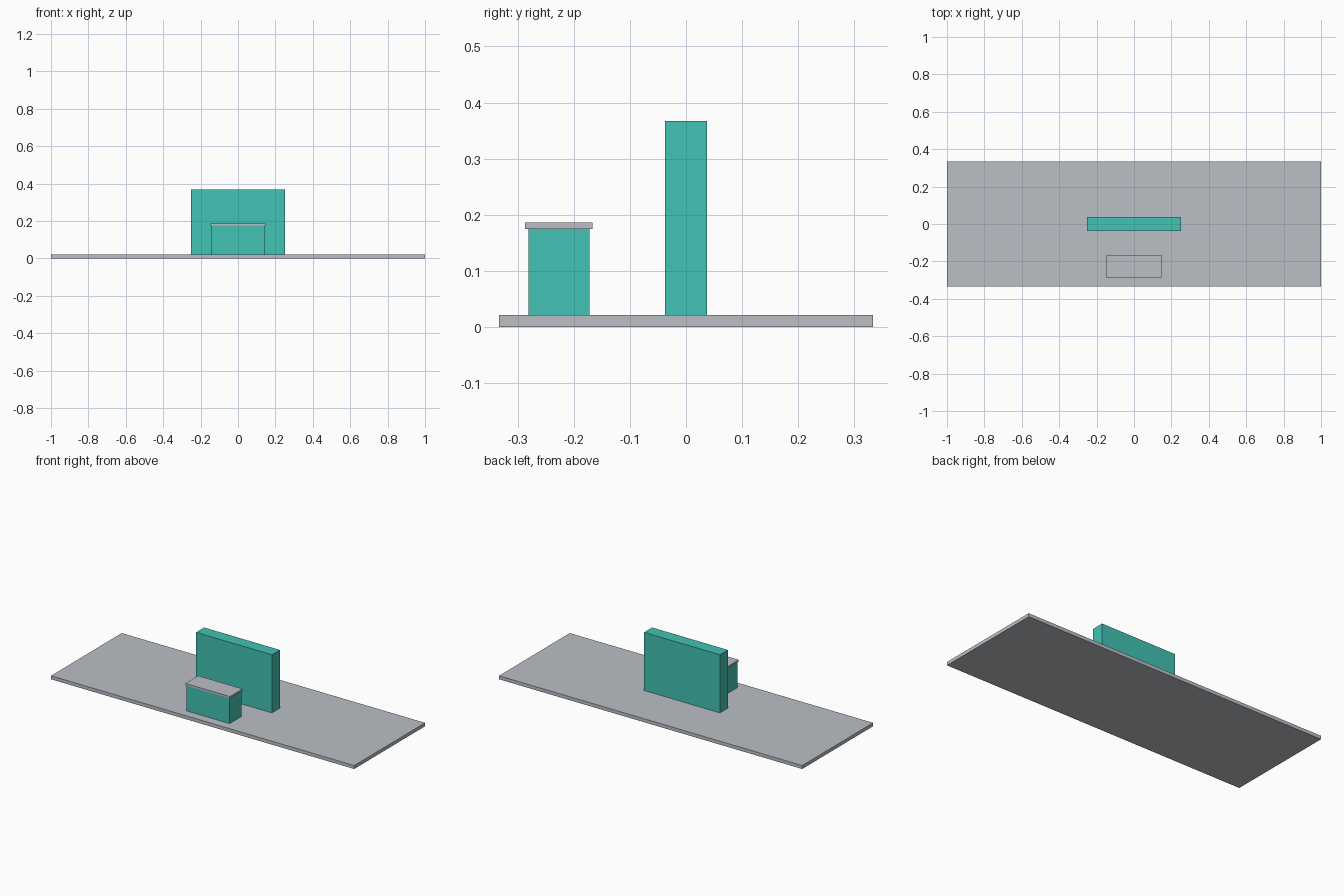
import bpy
import bmesh

if "Cube" in bpy.data.objects:
    bpy.data.objects.remove(bpy.data.objects["Cube"])


def srgb(r, g, b):
    def lin(c):
        c /= 255
        return c / 12.92 if c <= 0.04045 else ((c + 0.055) / 1.055) ** 2.4
    return (lin(r), lin(g), lin(b), 1)


def material(name, rgb):
    mat = bpy.data.materials.new(name)
    mat.diffuse_color = srgb(*rgb)
    mat.use_nodes = True
    mat.node_tree.nodes["Principled BSDF"].inputs["Base Color"].default_value = mat.diffuse_color
    return mat


def box(name, mat, x, y, z):
    """Box spanning the (min, max) ranges given on each axis."""
    bm = bmesh.new()
    bmesh.ops.create_cube(bm, size=1)
    for v in bm.verts:
        v.co = [(lo + hi) / 2 + c * (hi - lo)
                for c, (lo, hi) in zip(v.co, (x, y, z))]
    mesh = bpy.data.meshes.new(name)
    bm.to_mesh(mesh)
    bm.free()
    mesh.materials.append(mat)
    obj = bpy.data.objects.new(name, mesh)
    bpy.context.collection.objects.link(obj)
    return obj


grey = material("light_grey", (187, 192, 198))
teal = material("teal", (66, 194, 179))

# Floor platform
box("floor_platform", grey, (-1, 1), (-0.3333, 0.3333), (0, 0.0208))

# Back wall standing across the middle
box("back_wall", teal, (-0.25, 0.25), (-0.0375, 0.0375), (0.02, 0.3675))

# Reception counter, set into the platform, with an overhanging top
box("counter_body", teal, (-0.1417, 0.1417), (-0.2808, -0.1717), (0.001, 0.175))
box("counter_top", grey, (-0.1467, 0.1467), (-0.2867, -0.1667), (0.175, 0.186))
